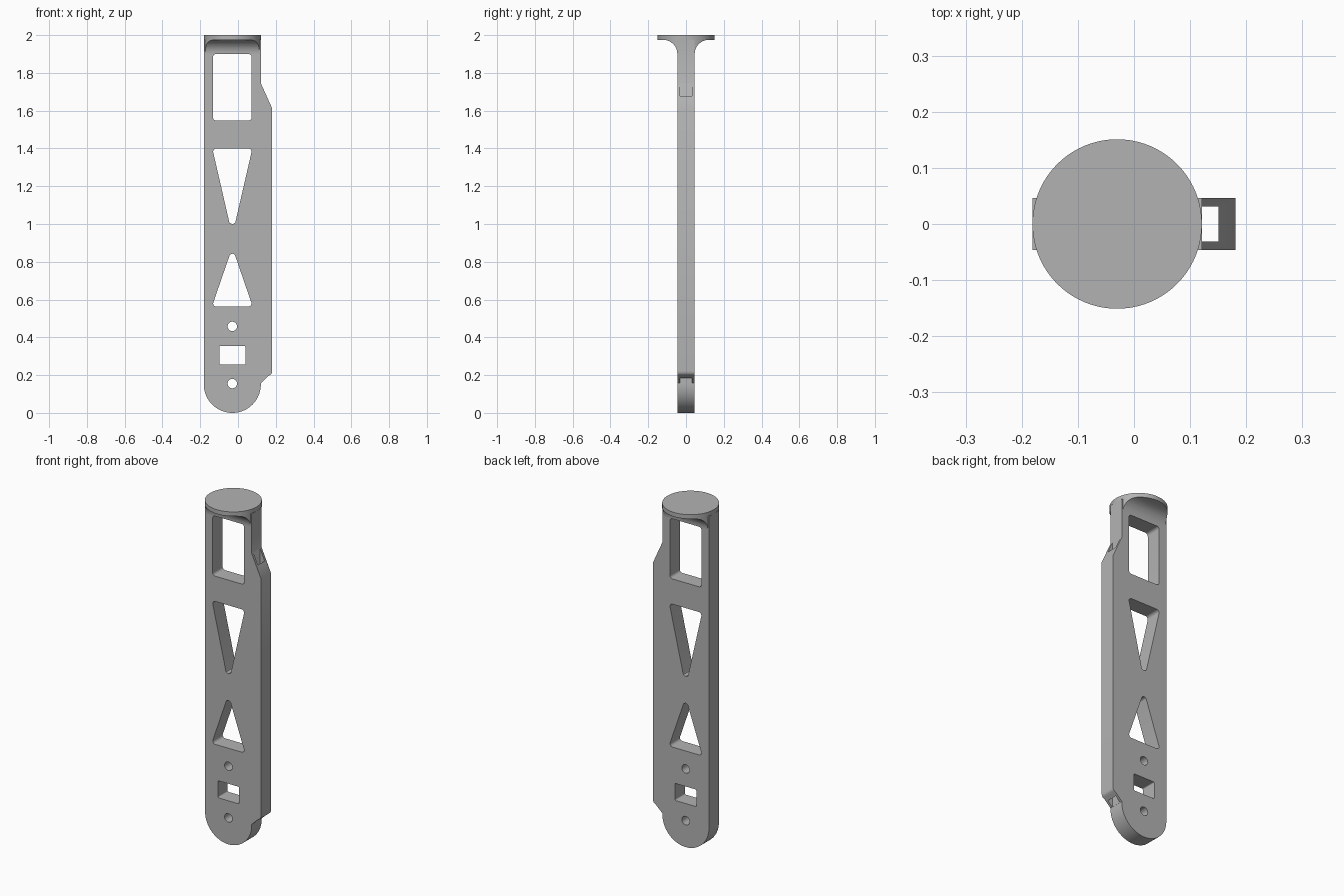
import bpy, bmesh, math
from mathutils import Vector

cube = bpy.data.objects.get("Cube")
if cube:
    bpy.data.objects.remove(cube, do_unlink=True)

CX, R, HALF = -0.03, 0.151, 0.046      # arm axis, arm radius, half thickness
LEFT, RIGHT, RAIL = CX - R, CX + R, 0.181
FLANGE_Z = 1.975

grey = bpy.data.materials.new("plain_grey")
grey.use_nodes = True
grey.diffuse_color = (0.45, 0.45, 0.45, 1)
grey.node_tree.nodes["Principled BSDF"].inputs["Base Color"].default_value = (0.45, 0.45, 0.45, 1)


def arc(cx, cz, r, a0, a1, n):
    """Points on an arc, angles in degrees."""
    angles = [math.radians(a0 + (a1 - a0) * i / n) for i in range(n + 1)]
    return [(cx + r * math.cos(a), cz + r * math.sin(a)) for a in angles]


def rounded(points, r, n=6):
    """Polygon with every corner rounded to radius r."""
    result = []
    for i, p in enumerate(points):
        p = Vector(p)
        a = (Vector(points[i - 1]) - p).normalized()
        b = (Vector(points[(i + 1) % len(points)]) - p).normalized()
        half = a.angle(b) / 2
        centre = p + (a + b).normalized() * (r / math.sin(half))
        start = p + a * (r / math.tan(half)) - centre
        end = p + b * (r / math.tan(half)) - centre
        for k in range(n + 1):
            d = start.lerp(end, k / n).normalized() * r
            result.append(tuple(centre + d))
    return result


def box(x0, x1, z0, z1):
    return [(x0, z0), (x1, z0), (x1, z1), (x0, z1)]


def prism(bm, outline, place, lo, hi):
    """Extrude an outline between two depths; place maps (u, v, depth) to xyz."""
    low = [bm.verts.new(place(u, v, lo)) for u, v in outline]
    high = [bm.verts.new(place(u, v, hi)) for u, v in outline]
    bm.faces.new(low)
    bm.faces.new(high[::-1])
    for i in range(len(low)):
        j = (i + 1) % len(low)
        bm.faces.new((low[j], low[i], high[i], high[j]))


def along_y(u, v, d):
    return (u, d, v)


def along_x(u, v, d):
    return (d, u, v)


def along_z(u, v, d):
    return (u, v, d)


def make(name, prisms):
    bm = bmesh.new()
    for args in prisms:
        prism(bm, *args)
    bmesh.ops.recalc_face_normals(bm, faces=bm.faces)
    mesh = bpy.data.meshes.new(name)
    bm.to_mesh(mesh)
    bm.free()
    mesh.materials.append(grey)
    obj = bpy.data.objects.new(name, mesh)
    bpy.context.collection.objects.link(obj)
    return obj


def combine(obj, tool, operation):
    """Apply a boolean and discard its tool."""
    tool.hide_render = True
    mod = obj.modifiers.new(operation, 'BOOLEAN')
    mod.operation, mod.object, mod.solver = operation, tool, 'EXACT'
    bpy.context.view_layer.objects.active = obj
    bpy.ops.object.modifier_apply(modifier=mod.name)
    bpy.data.objects.remove(tool, do_unlink=True)


# Arm plate: round foot, straight left edge, wider cable rail on the other side
outline = arc(CX, R, R, 180, 360, 48)
outline += [(RIGHT, 0.157), (0.162, 0.196)] + arc(RAIL - 0.03, 0.222, 0.03, -35, 0, 5)
outline += [(RAIL, 1.612), (RIGHT, 1.745), (RIGHT, FLANGE_Z + 0.001), (LEFT, FLANGE_Z + 0.001)]
arm = make("arm_plate", [(outline, along_y, -HALF, HALF)])

# Windows, screw holes and the cable channel running through the rail
windows = [
    rounded(box(CX - 0.102, CX + 0.102, 1.548, 1.9), 0.016),
    rounded([(CX - 0.106, 1.4), (CX, 0.94), (CX + 0.106, 1.4)], 0.017),
    rounded([(CX - 0.108, 0.563), (CX + 0.108, 0.563), (CX, 0.876)], 0.016),
    rounded(box(CX - 0.069, CX + 0.069, 0.255, 0.355), 0.006),
]
windows += [arc(CX, z, 0.025, 0, 345, 23) for z in (0.155, 0.458)]
cuts = [(w, along_y, -0.2, 0.2) for w in windows]
cuts.append((box(RIGHT + 0.0004, 0.151, -0.031, 0.031), along_z, 0.08, 1.85))
combine(arm, make("cutters", cuts), 'DIFFERENCE')

# Round flange on top
disc = arc(CX, 0, R, 0, 356.25, 95)
flange = make("top_flange", [(disc, along_z, FLANGE_Z, 2.0)])

# Curved neck between plate and flange, trimmed to the flange's circle
flare = arc(HALF + 0.075, 1.9, 0.075, 180, 90, 14)
profile = flare + [(flare[-1][0], 1.98)]
profile += [(-y, z) for y, z in reversed(profile)]
neck = make("flared_neck", [(profile, along_x, -0.4, 0.4)])
combine(neck, make("neck_trim", [(disc, along_z, 1.8, 2.1)]), 'INTERSECT')

for obj in (arm, flange, neck):
    bpy.ops.object.select_all(action='DESELECT')
    obj.select_set(True)
    bpy.context.view_layer.objects.active = obj
    bpy.ops.object.shade_smooth_by_angle(angle=math.radians(30))
